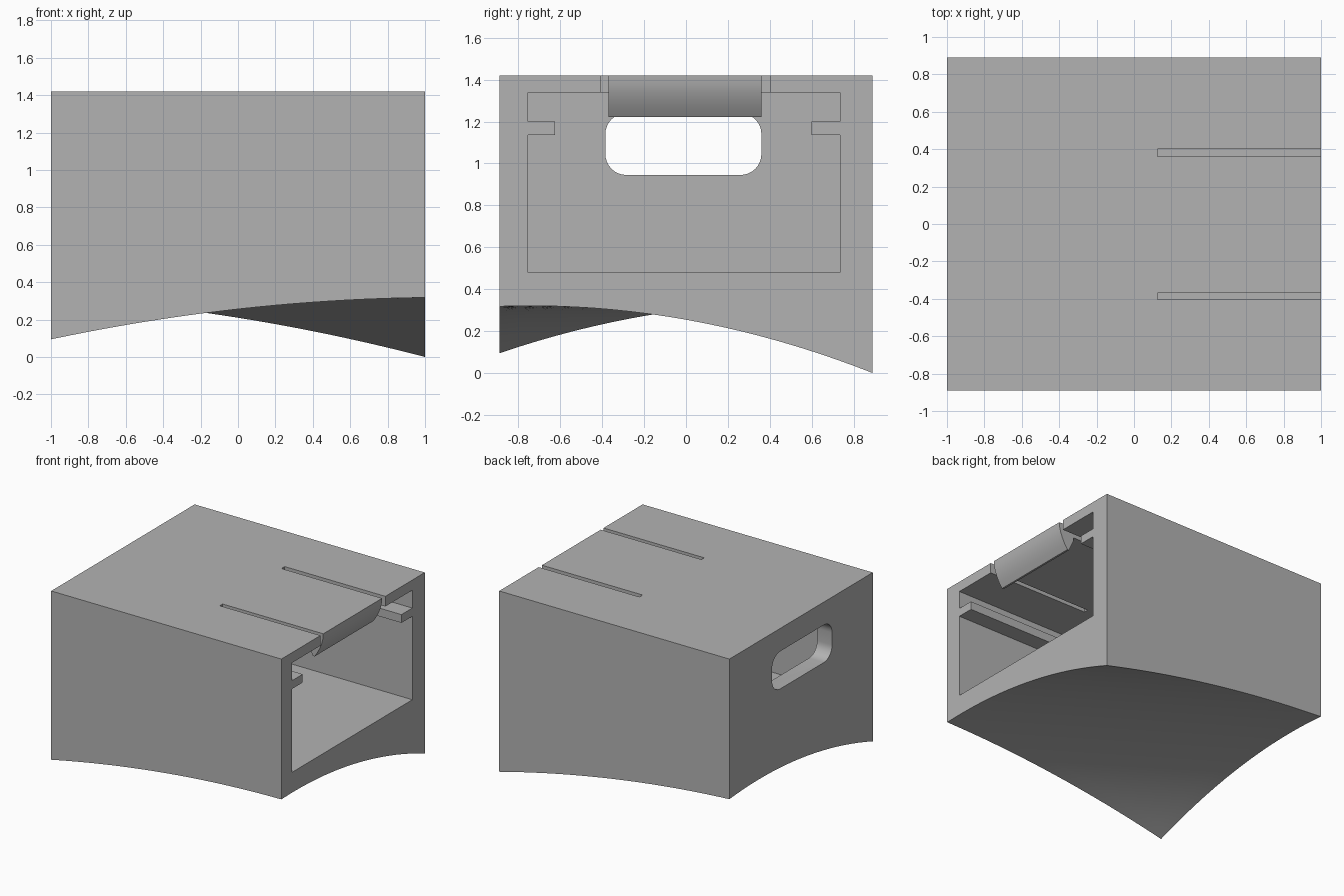
import bpy, bmesh, math
from mathutils import Vector

cube = bpy.data.objects.get("Cube")
if cube:
    bpy.data.objects.remove(cube, do_unlink=True)

HALF_Y, TOP = 0.89, 1.42

grey = bpy.data.materials.new("plain_grey")
grey.use_nodes = True
grey.diffuse_color = (0.45, 0.45, 0.45, 1)
grey.node_tree.nodes["Principled BSDF"].inputs["Base Color"].default_value = (0.45, 0.45, 0.45, 1)


def make_object(name, bm):
    bmesh.ops.recalc_face_normals(bm, faces=bm.faces[:])
    mesh = bpy.data.meshes.new(name)
    bm.to_mesh(mesh)
    bm.free()
    mesh.materials.append(grey)
    obj = bpy.data.objects.new(name, mesh)
    bpy.context.collection.objects.link(obj)
    return obj


def box(name, xs, ys, zs, radius=0):
    """Box from min/max ranges; radius rounds the edges running along x."""
    bm = bmesh.new()
    bmesh.ops.create_cube(bm, size=1)
    for v in bm.verts:
        v.co = [lo if c < 0 else hi for c, (lo, hi) in zip(v.co, (xs, ys, zs))]
    if radius:
        edges = [e for e in bm.edges if abs(e.verts[0].co.x - e.verts[1].co.x) > 1e-4]
        bmesh.ops.bevel(bm, geom=edges, offset=radius, segments=8, profile=0.5, affect='EDGES')
    return make_object(name, bm)


def activate(obj):
    bpy.ops.object.select_all(action='DESELECT')
    obj.select_set(True)
    bpy.context.view_layer.objects.active = obj


def cut(target, cutter):
    mod = target.modifiers.new("cut", 'BOOLEAN')
    mod.operation, mod.solver, mod.object = 'DIFFERENCE', 'EXACT', cutter
    activate(target)
    bpy.ops.object.modifier_apply(modifier=mod.name)
    bpy.data.objects.remove(cutter, do_unlink=True)


def smooth(obj):
    activate(obj)
    bpy.ops.object.shade_smooth_by_angle(angle=math.radians(25))


def underside(x, y):
    """Shallow cylinder hollow running diagonally beneath the body."""
    return (0.183 - 0.024 * x - 0.026 * y - 0.1525 * x * y
            + 0.05 * (1 - x * x) + 0.12 * (HALF_Y ** 2 - y * y))


# Body: flat top and sides over a curved underside
bm = bmesh.new()
bmesh.ops.create_grid(bm, x_segments=20, y_segments=20, size=1)
for v in bm.verts:
    v.co.y *= HALF_Y
    v.co.z = underside(v.co.x, v.co.y)
raised = bmesh.ops.extrude_face_region(bm, geom=bm.faces[:], use_keep_orig=True)["geom"]
for v in raised:
    if isinstance(v, bmesh.types.BMVert):
        v.co.z = TOP
bmesh.ops.dissolve_limit(bm, angle_limit=0.001, verts=bm.verts[:], edges=bm.edges[:])
body = make_object("body", bm)

# Cavity, rounded finger slot in the closed end, and clip cut-outs
cut(body, box("cavity", (-0.87, 1.1), (-0.755, 0.735), (0.48, 1.34)))
cut(body, box("finger_slot", (-1.1, -0.8), (-0.385, 0.36), (0.945, 1.24), 0.1))
for ys in ((-0.405, -0.37), (0.36, 0.40)):
    cut(body, box("clip_slit", (0.125, 1.1), ys, (1.3, 1.5)))
cut(body, box("clip_end", (0.87, 1.1), (-0.39, 0.38), (1.3, 1.5)))
smooth(body)

# Rails along both cavity walls
box("front_rail", (-0.87, 1), (-0.755, -0.625), (1.135, 1.20))
box("back_rail", (-0.87, 1), (0.60, 0.735), (1.135, 1.20))

# Hooked clip lip at the open end, extruded across y
profile = [(0.87, TOP), (1, TOP), (0.997, 1.38), (0.987, 1.34), (0.971, 1.30),
           (0.95, 1.26), (0.925, 1.222), (0.91, 1.222), (0.87, 1.31)]
bm = bmesh.new()
face = bm.faces.new([bm.verts.new((x, -0.37, z)) for x, z in profile])
side = bmesh.ops.extrude_face_region(bm, geom=[face], use_keep_orig=True)["geom"]
bmesh.ops.translate(bm, vec=Vector((0, 0.73, 0)),
                    verts=[g for g in side if isinstance(g, bmesh.types.BMVert)])
smooth(make_object("clip_lip", bm))
